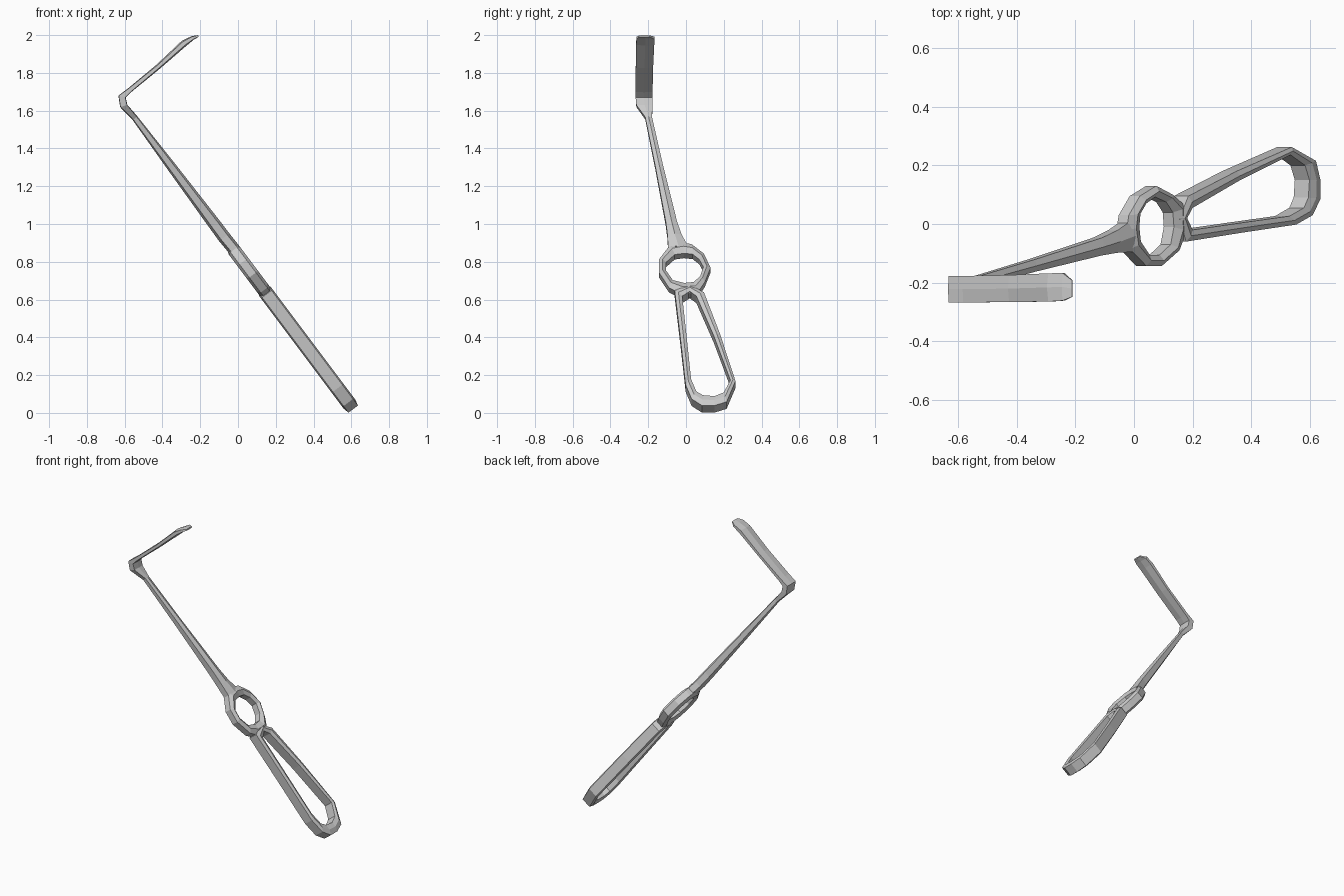
import bpy, bmesh
from mathutils import Vector

N = Vector((0.8, 0, 0.6))          # normal of the tilted handle plane


def on_plane(y, z):
    return Vector((0.61 - 0.75 * (z - 0.02), y, z))


def section(a, b, n, t, k):
    """Hexagonal section: flat edges at a and b, raised middle of half-thickness t."""
    m = (a + b) / 2
    return [a - n * t * k, m - n * t, b - n * t * k, b + n * t * k, m + n * t, a + n * t * k]


def loft(name, rings, closed=False):
    bm = bmesh.new()
    rows = [[bm.verts.new(p) for p in r] for r in rings]
    pairs = list(zip(rows, rows[1:]))
    if closed:
        pairs.append((rows[-1], rows[0]))
    else:
        bm.faces.new(rows[0])
        bm.faces.new(rows[-1])
    for r, s in pairs:
        c = len(r)
        for i in range(c):
            j = (i + 1) % c
            bm.faces.new((r[i], r[j], s[j], s[i]))
    bmesh.ops.recalc_face_normals(bm, faces=bm.faces[:])
    me = bpy.data.meshes.new(name)
    bm.to_mesh(me)
    bm.free()
    ob = bpy.data.objects.new(name, me)
    bpy.context.collection.objects.link(ob)
    return ob


def band(name, pairs, t, k):
    """Closed loop in the handle plane from (outer y, z, inner y, z) stations."""
    loft(name, [section(on_plane(a, b), on_plane(c, d), N, t, k) for a, b, c, d in pairs], True)


# Long open grip loop
band("handle_loop", [
    (.02, .66, .02, .625), (-.06, .63, -.02, .60), (-.03, .38, .005, .37),
    (-.002, .13, .027, .16), (.03, .055, .055, .095), (.085, .02, .09, .075),
    (.15, .02, .15, .07), (.215, .04, .20, .09), (.262, .15, .235, .155),
    (.18, .40, .147, .39), (.095, .62, .055, .60)], .039, .8)

# Finger ring
band("finger_ring", [
    (-.02, .89, -.01, .832), (-.085, .875, -.06, .825), (-.143, .80, -.105, .785),
    (-.143, .73, -.105, .74), (-.09, .65, -.07, .69), (-.03, .62, -.01, .675),
    (.06, .62, .04, .68), (.10, .68, .075, .71), (.13, .755, .092, .76),
    (.095, .83, .07, .80), (.03, .88, .035, .827)], .036, .6)

# Tapering shaft, bend and angled blade: centre, half-width, half-thickness, edge, normal
SHAFT = (.8, .6)
BLADE = (.66, -.75)
stations = [
    (.055 - .075, -.04, .865, .055, .033, .6, SHAFT),
    (-.073, -.06, .93, .038, .034, .6, SHAFT),
    (-.125, -.077, 1.0, .030, .033, .6, SHAFT),
    (-.35, -.142, 1.3, .021, .025, .6, SHAFT),
    (-.545, -.198, 1.56, .018, .016, .7, SHAFT),
    (-.605, -.220, 1.625, .043, .020, .9, (.95, .3)),
    (-.614, -.222, 1.675, .045, .020, .9, (.97, -.24)),
    (-.575, -.222, 1.707, .045, .013, .8, BLADE),
    (-.42, -.220, 1.835, .046, .014, .6, BLADE),
    (-.285, -.216, 1.957, .048, .018, .6, BLADE),
    (-.24, -.214, 1.985, .047, .011, .7, (.5, -.86)),
    (-.21, -.220, 1.995, .028, .005, .8, (.2, -.98)),
]
rings = []
for x, y, z, w, t, k, (nx, nz) in stations:
    n = Vector((nx, 0, nz)).normalized()
    rings.append(section(Vector((x, y - w, z)), Vector((x, y + w, z)), n, t, k))
loft("shaft_and_blade", rings)
